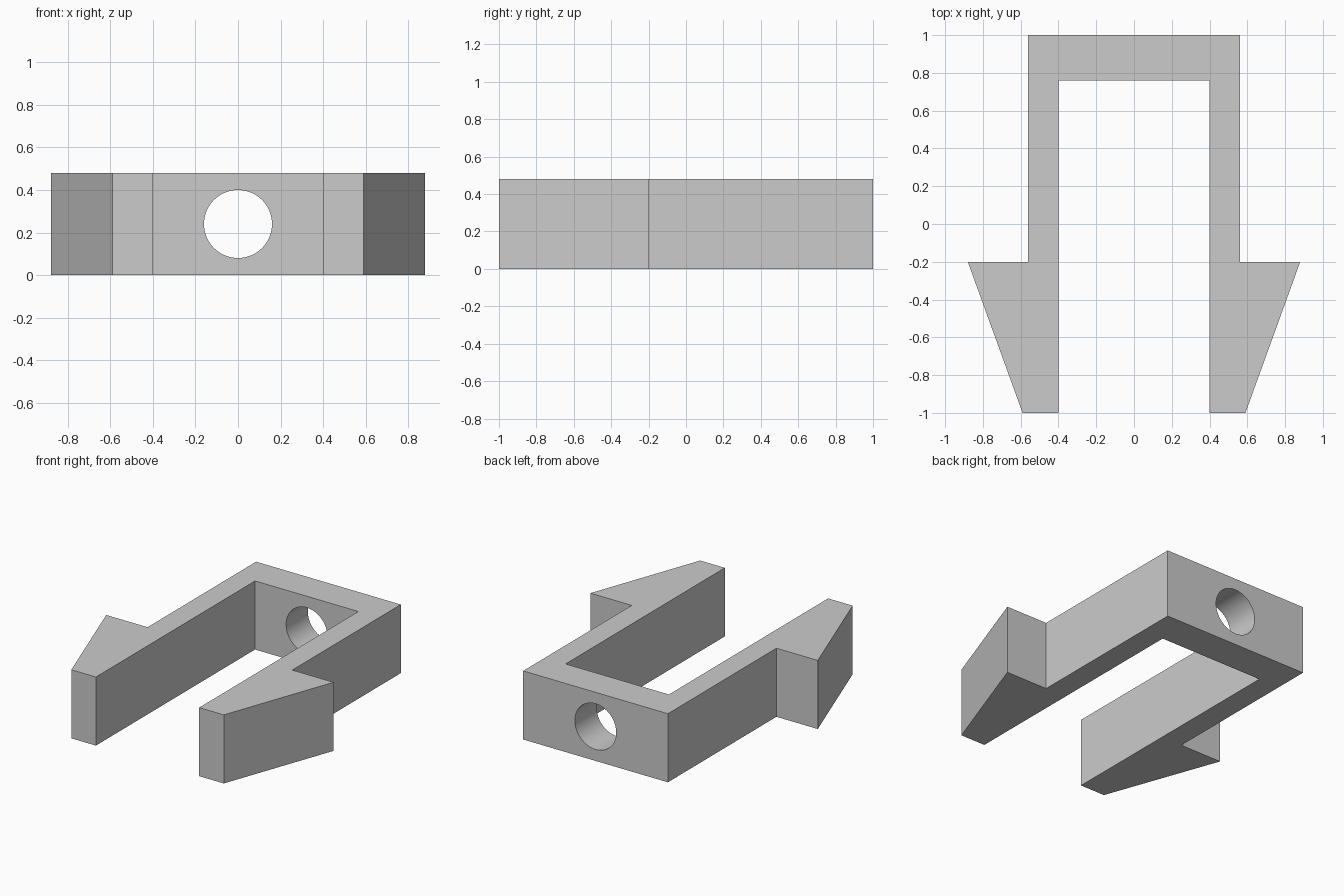
import bpy
import bmesh
import math

if "Cube" in bpy.data.objects:
    bpy.data.objects.remove(bpy.data.objects["Cube"], do_unlink=True)

HEIGHT = 0.48

# Single plain grey
grey = bpy.data.materials.new("plain grey")
grey.use_nodes = True
colour = (0.6, 0.6, 0.6, 1)
grey.diffuse_color = colour
grey.node_tree.nodes["Principled BSDF"].inputs["Base Color"].default_value = colour

# Clip outline: right half from inner corner to outer back corner, then mirrored
half = [(0.40, 0.76), (0.40, -1), (0.59, -1), (0.88, -0.2), (0.56, -0.2), (0.56, 1)]
outline = half + [(-x, y) for x, y in reversed(half)]

bm = bmesh.new()
face = bm.faces.new([bm.verts.new((x, y, 0)) for x, y in outline])
top = bmesh.ops.extrude_face_region(bm, geom=[face])["geom"]
bmesh.ops.translate(bm, vec=(0, 0, HEIGHT),
                    verts=[v for v in top if isinstance(v, bmesh.types.BMVert)])
bmesh.ops.recalc_face_normals(bm, faces=bm.faces)
mesh = bpy.data.meshes.new("snap_clip")
bm.to_mesh(mesh)
bm.free()
mesh.materials.append(grey)
clip = bpy.data.objects.new("snap_clip", mesh)
bpy.context.collection.objects.link(clip)

# Round hole through the back bridge
bpy.ops.mesh.primitive_cylinder_add(vertices=64, radius=0.16, depth=0.6,
                                    location=(0, 0.88, HEIGHT / 2),
                                    rotation=(math.pi / 2, 0, 0))
cutter = bpy.context.object
cutter.name = "hole_cutter"
cutter.hide_render = True
cutter.data.materials.append(grey)

hole = clip.modifiers.new("bridge hole", "BOOLEAN")
hole.operation = "DIFFERENCE"
hole.solver = "EXACT"
hole.object = cutter
bpy.ops.object.select_all(action="DESELECT")
clip.select_set(True)
bpy.context.view_layer.objects.active = clip
bpy.ops.object.modifier_apply(modifier=hole.name)
bpy.data.objects.remove(cutter, do_unlink=True)

# Smooth hole wall, crisp edges elsewhere
bpy.ops.object.shade_smooth_by_angle(angle=math.radians(15))
